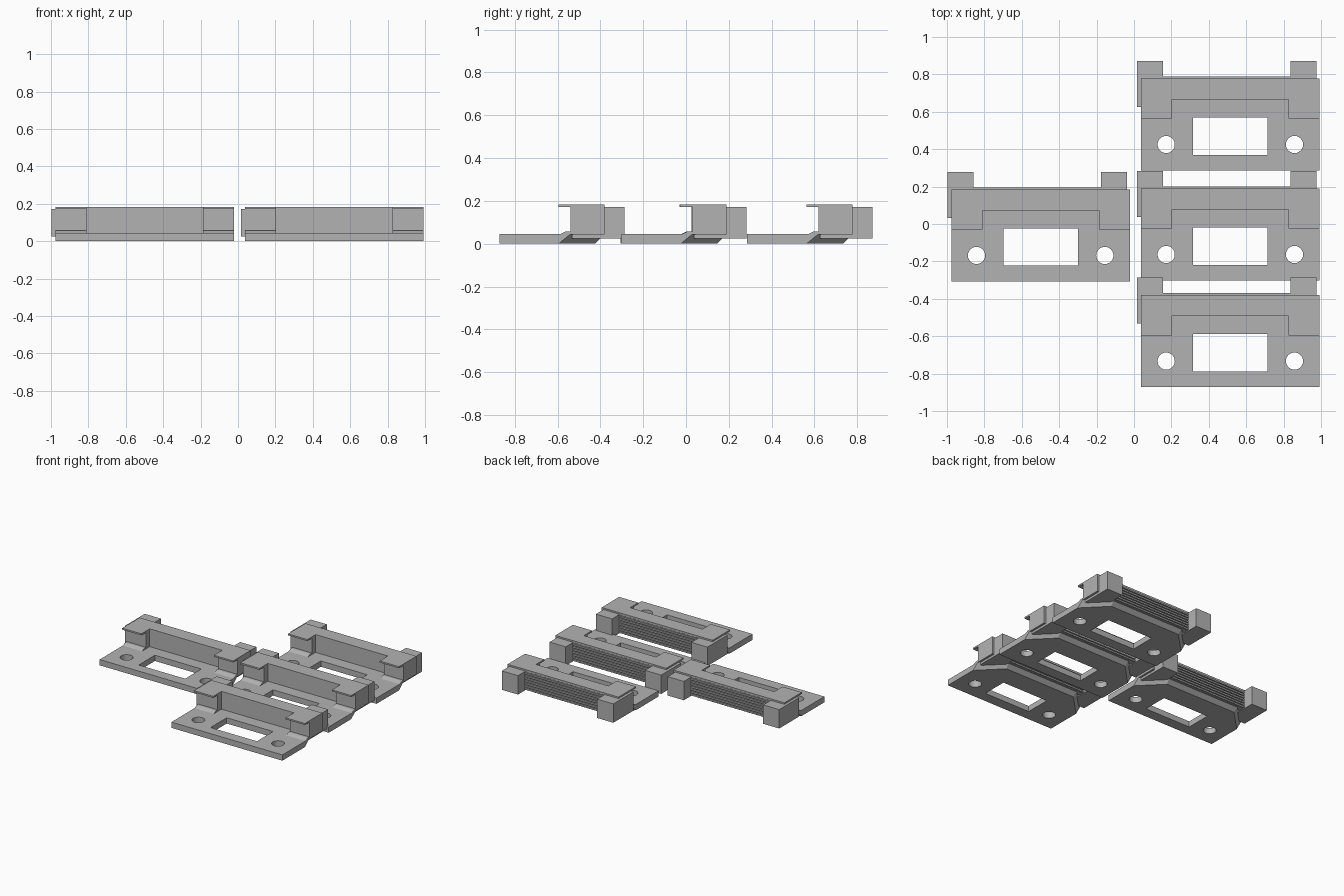
import bpy, bmesh, math

if "Cube" in bpy.data.objects:
    bpy.data.objects.remove(bpy.data.objects["Cube"])

grey = bpy.data.materials.new("light grey")
grey.diffuse_color = (0.45, 0.45, 0.45, 1)
grey.use_nodes = True
grey.node_tree.nodes["Principled BSDF"].inputs["Base Color"].default_value = grey.diffuse_color


def make_object(name, bm):
    bmesh.ops.recalc_face_normals(bm, faces=bm.faces)
    me = bpy.data.meshes.new(name)
    bm.to_mesh(me)
    bm.free()
    me.materials.append(grey)
    ob = bpy.data.objects.new(name, me)
    bpy.context.collection.objects.link(ob)
    return ob


def loft(bm, a, b):
    """Closed solid between two matching outlines."""
    va, vb = [bm.verts.new(p) for p in a], [bm.verts.new(p) for p in b]
    n = len(a)
    bm.faces.new(va)
    bm.faces.new(vb[::-1])
    for i in range(n):
        j = (i + 1) % n
        bm.faces.new((va[i], va[j], vb[j], vb[i]))


def prism_x(bm, profile, x0, x1):
    loft(bm, [(x0, y, z) for y, z in profile], [(x1, y, z) for y, z in profile])


def box(bm, x0, x1, y0, y1, z0, z1):
    prism_x(bm, [(y0, z0), (y1, z0), (y1, z1), (y0, z1)], x0, x1)


W = 0.478       # half width of a unit
T = 0.045       # plate thickness
INNER = 0.312   # inner edge of the end clamps

# base plate with undercut, clipped back corners
def outline(z, side_y, back_x, back_y):
    right = [(W, -0.302), (W, side_y), (back_x, back_y)]
    return [(x, y, z) for x, y in right] + [(-x, y, z) for x, y in right[::-1]]

bm = bmesh.new()
loft(bm, outline(0, -0.025, 0.31, 0.145), outline(T, 0.03, 0.32, 0.19))
plate = make_object("base_plate", bm)

# window and screw holes
bm = bmesh.new()
box(bm, -0.2, 0.2, -0.218, -0.019, -0.1, 0.1)
for x in (-0.343, 0.343):
    ring = [(x + 0.046 * math.cos(k * math.tau / 24),
             -0.163 + 0.046 * math.sin(k * math.tau / 24)) for k in range(24)]
    loft(bm, [(px, py, -0.1) for px, py in ring], [(px, py, 0.1) for px, py in ring])
cutter = make_object("hole_cutter", bm)
mod = plate.modifiers.new("holes", 'BOOLEAN')
mod.object = cutter
mod.solver = 'EXACT'
dg = bpy.context.evaluated_depsgraph_get()
cut_mesh = bpy.data.meshes.new_from_object(plate.evaluated_get(dg))
plate.modifiers.clear()
plate.data = cut_mesh
bpy.data.objects.remove(cutter)

# housing: middle wall and lipped end clamps
bm = bmesh.new()
box(bm, -INNER, INNER, 0.077, 0.19, T - 0.005, 0.184)
clamp = [(0.19, T - 0.002), (0.19, 0.184), (-0.025, 0.184), (-0.025, 0.172),
         (0.03, 0.172), (0.03, 0.058), (0.01, 0.058), (-0.022, T - 0.002)]
for s in (-1, 1):
    prism_x(bm, clamp, s * INNER, s * W)
housing = make_object("housing", bm)

# rear end blocks
bm = bmesh.new()
for x0, x1 in ((-0.499, -0.36), (0.323, 0.462)):
    box(bm, x0, x1, 0.037, 0.283, 0.025, 0.172)
blocks = make_object("rear_end_blocks", bm)

# ribbed strip between the end blocks
bm = bmesh.new()
box(bm, -0.36, 0.34, 0.15, 0.191, 0.03, 0.17)
for i in range(7):
    z = 0.032 + i * 0.02
    box(bm, -0.36, 0.358, 0.18, 0.2, z, z + 0.012)
ribs = make_object("rear_ribs", bm)

# four copies of the unit
places = [(-0.499, -0.005), (0.515, 0.0), (0.515, 0.588), (0.515, -0.57)]
for part in (plate, housing, blocks, ribs):
    for i, (x, y) in enumerate(places):
        ob = part
        if i:
            ob = part.copy()
            bpy.context.collection.objects.link(ob)
        ob.location = (x, y, 0)
